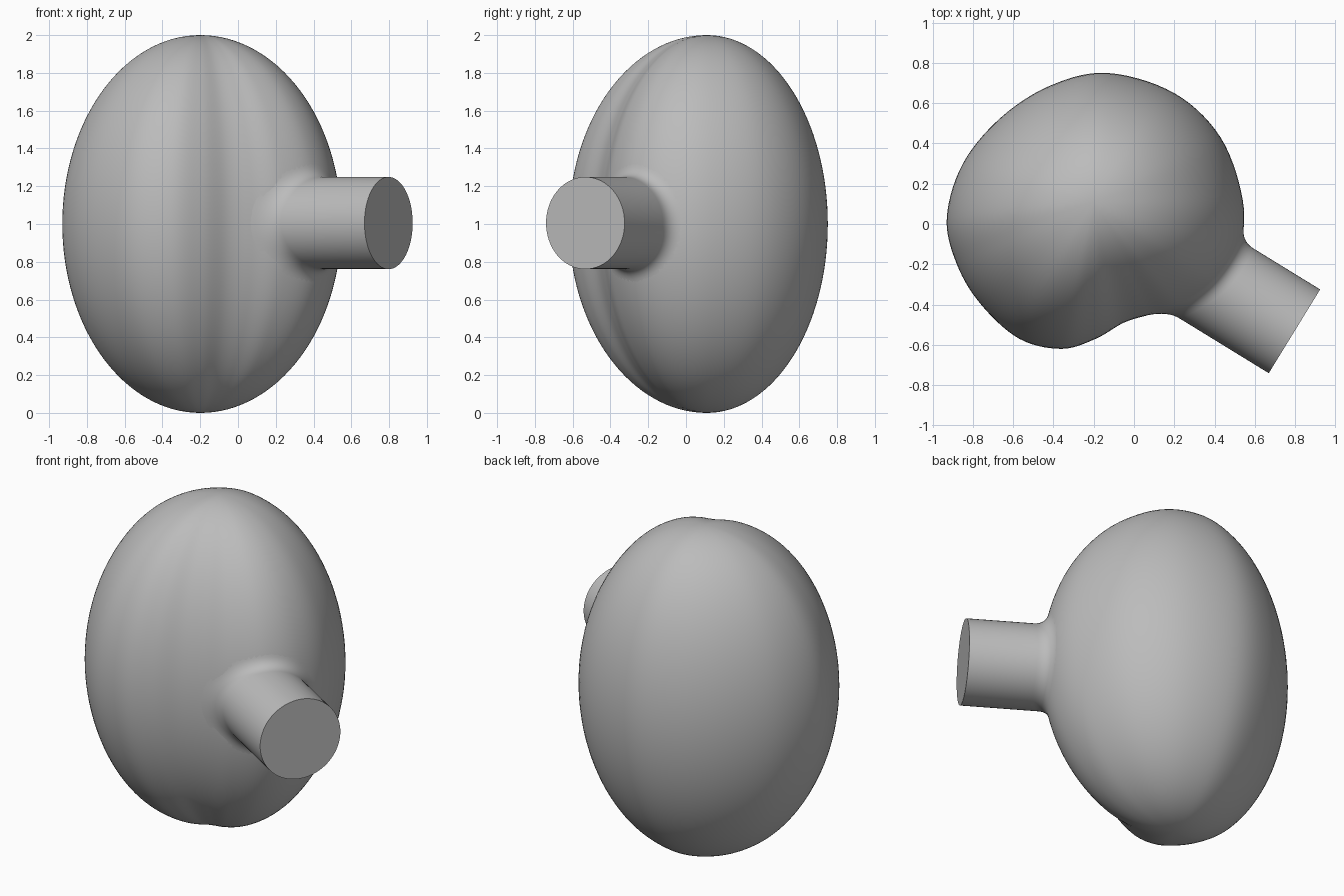
import bpy, bmesh, math
from mathutils import Vector
from mathutils.bvhtree import BVHTree

if "Cube" in bpy.data.objects:
    bpy.data.objects.remove(bpy.data.objects["Cube"], do_unlink=True)

grey = bpy.data.materials.new("plain grey")
grey.use_nodes = True
grey.diffuse_color = (0.5, 0.5, 0.5, 1)
grey.node_tree.nodes["Principled BSDF"].inputs["Base Color"].default_value = (0.5, 0.5, 0.5, 1)


def make_object(name, bm):
    bmesh.ops.recalc_face_normals(bm, faces=bm.faces)
    mesh = bpy.data.meshes.new(name)
    bm.to_mesh(mesh)
    mesh.materials.append(grey)
    obj = bpy.data.objects.new(name, mesh)
    bpy.context.collection.objects.link(obj)
    bpy.ops.object.select_all(action="DESELECT")
    obj.select_set(True)
    bpy.context.view_layer.objects.active = obj
    bpy.ops.object.shade_smooth_by_angle(angle=math.radians(40))
    return obj


def bridge(bm, a, b):
    for i in range(len(a)):
        j = (i + 1) % len(a)
        bm.faces.new((a[i], a[j], b[j], b[i]))


def smooth_loop(points, steps):
    """Closed Catmull-Rom curve through the points."""
    pts, n, out = [Vector(p) for p in points], len(points), []
    for i in range(n):
        a, b, c, d = (pts[(i + k) % n] for k in (-1, 0, 1, 2))
        for s in range(steps):
            t = s / steps
            out.append(0.5 * (2 * b + (c - a) * t + (2 * a - 5 * b + 4 * c - d) * t * t
                              + (3 * b - a - 3 * c + d) * t ** 3))
    return out


# Body: kidney-shaped plan, shrinking elliptically towards both poles
plan = smooth_loop([(-0.93, 0.03), (-0.85, 0.3), (-0.66, 0.53), (-0.41, 0.69), (-0.13, 0.75),
                    (0.2, 0.65), (0.43, 0.43), (0.54, 0.12), (0.525, -0.12), (0.42, -0.3),
                    (0.24, -0.41), (0.08, -0.45), (-0.05, -0.49), (-0.19, -0.57),
                    (-0.36, -0.62), (-0.57, -0.57), (-0.76, -0.4), (-0.88, -0.2)], 7)
pole = Vector((-0.2, 0.11))
body = bmesh.new()
bottom, top = (body.verts.new((*pole, z)) for z in (0, 2))
rings = []
ROWS = 64
for k in range(1, ROWS):
    lat = math.pi * k / ROWS
    rings.append([body.verts.new((*(pole + (p - pole) * math.sin(lat)), 1 - math.cos(lat)))
                  for p in plan])
for a, b in zip(rings, rings[1:]):
    bridge(body, a, b)
for tip, ring in ((bottom, rings[0]), (top, rings[-1])):
    for i in range(len(ring)):
        body.faces.new((tip, ring[i], ring[(i + 1) % len(ring)]))
make_object("bean_body", body)
surface = BVHTree.FromBMesh(body)

# Stem: round tube with a small fillet that follows the body surface
end = Vector((0.797, -0.533, 1.005))
axis = Vector((0.852, -0.523, 0)).normalized()
side = axis.cross(Vector((0, 0, 1)))
RADIUS, FILLET, SIDES, STEPS = 0.244, 0.07, 64, 8
stem = bmesh.new()
columns = []
for i in range(SIDES):
    ang = math.tau * i / SIDES
    out = side * math.cos(ang) + Vector((0, 0, math.sin(ang)))

    def hit(radius):
        return surface.ray_cast(end + out * radius + axis, -axis)[0]

    foot, corner = hit(RADIUS + FILLET), hit(RADIUS)
    rise = corner + axis * FILLET
    column = []
    for s in range(STEPS + 1):
        t = s / STEPS
        column.append(foot * (1 - t) ** 2 + corner * 2 * t * (1 - t) + rise * t * t)
    column.append(end + out * RADIUS)
    columns.append([stem.verts.new(p) for p in column])
loops = list(zip(*columns))
for a, b in zip(loops, loops[1:]):
    bridge(stem, a, b)
stem.faces.new(loops[-1])
make_object("stem", stem)
body.free()
stem.free()
